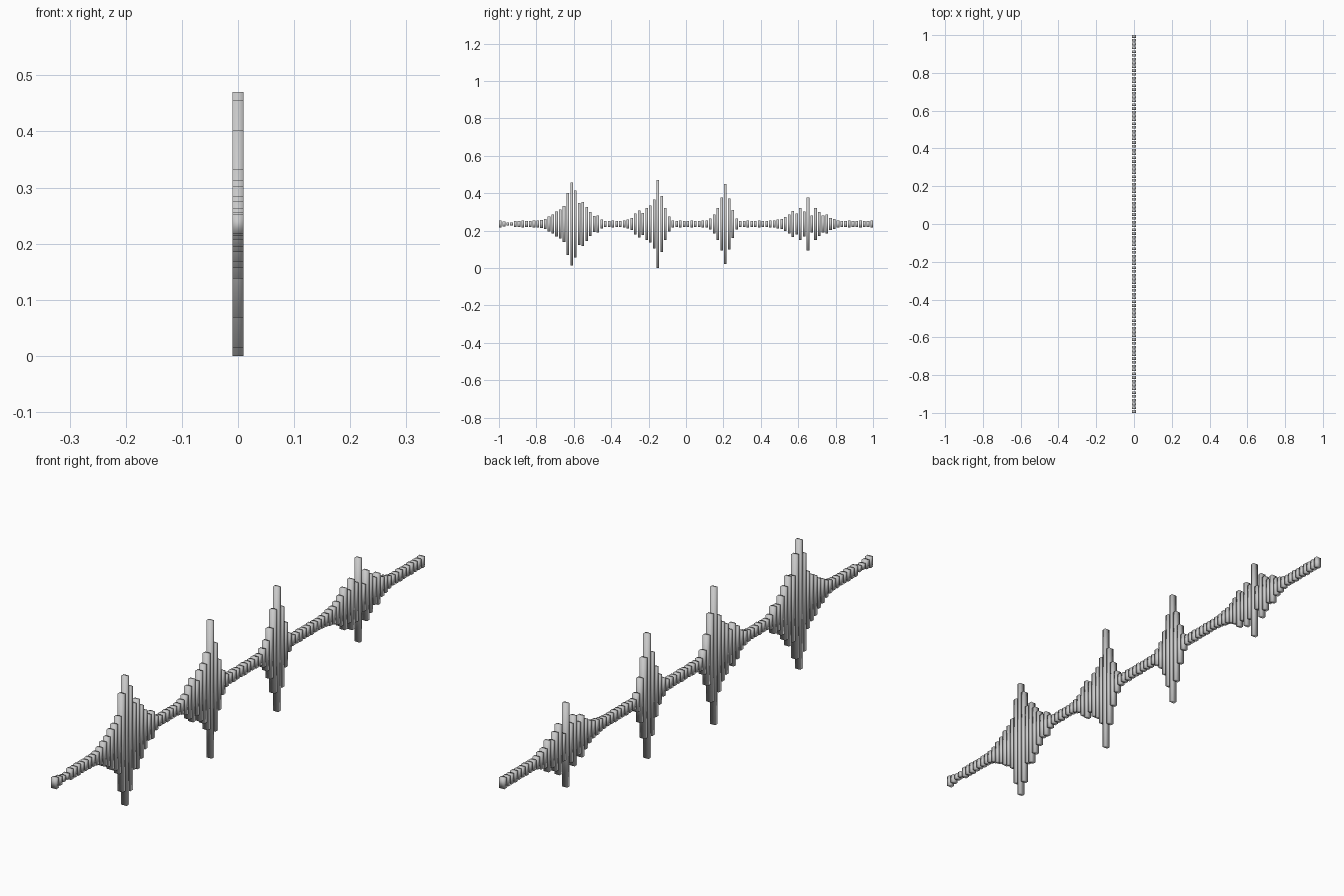
import bpy, bmesh
from mathutils import Matrix, Vector

COUNT, DEPTH, WIDTH = 100, 0.014, 0.02
PITCH = (2 - DEPTH) / (COUNT - 1)
MID_Z = 0.235

# half heights: quiet baseline plus four bursts (first bar index -> values)
half = [0.0165 if i % 3 else 0.018 for i in range(COUNT)]
bursts = {
    0: [.018, .014, .009, .009, .017],
    10: [.018, .021, .028, .040, .050, .067, .078, .097, .167, .221, .178,
         .112, .118, .090, .065, .043, .045, .023],
    34: [.023, .032, .055, .072, .058, .085, .100, .130, .235, .150, .085, .040, .020],
    55: [.018, .030, .050, .085, .142, .213, .137, .075, .030],
    73: [.020, .025, .028, .037, .050, .070, .055, .085, .066, .143, .045,
         .085, .065, .045, .052, .032, .027, .020],
}
for start, values in bursts.items():
    half[start:start + len(values)] = values

# row of upright bars, all centred on the same height
bm = bmesh.new()
for i, h in enumerate(half):
    y = -1 + DEPTH / 2 + i * PITCH
    place = Matrix.Translation((0, y, MID_Z)) @ Matrix.Diagonal(Vector((WIDTH, DEPTH, 2 * h, 1)))
    bmesh.ops.create_cube(bm, size=1, matrix=place)
for f in bm.faces:
    f.smooth = True
mesh = bpy.data.meshes.new("waveform_bars")
bm.to_mesh(mesh)
bm.free()
bpy.context.collection.objects.link(bpy.data.objects.new("waveform_bars", mesh))
